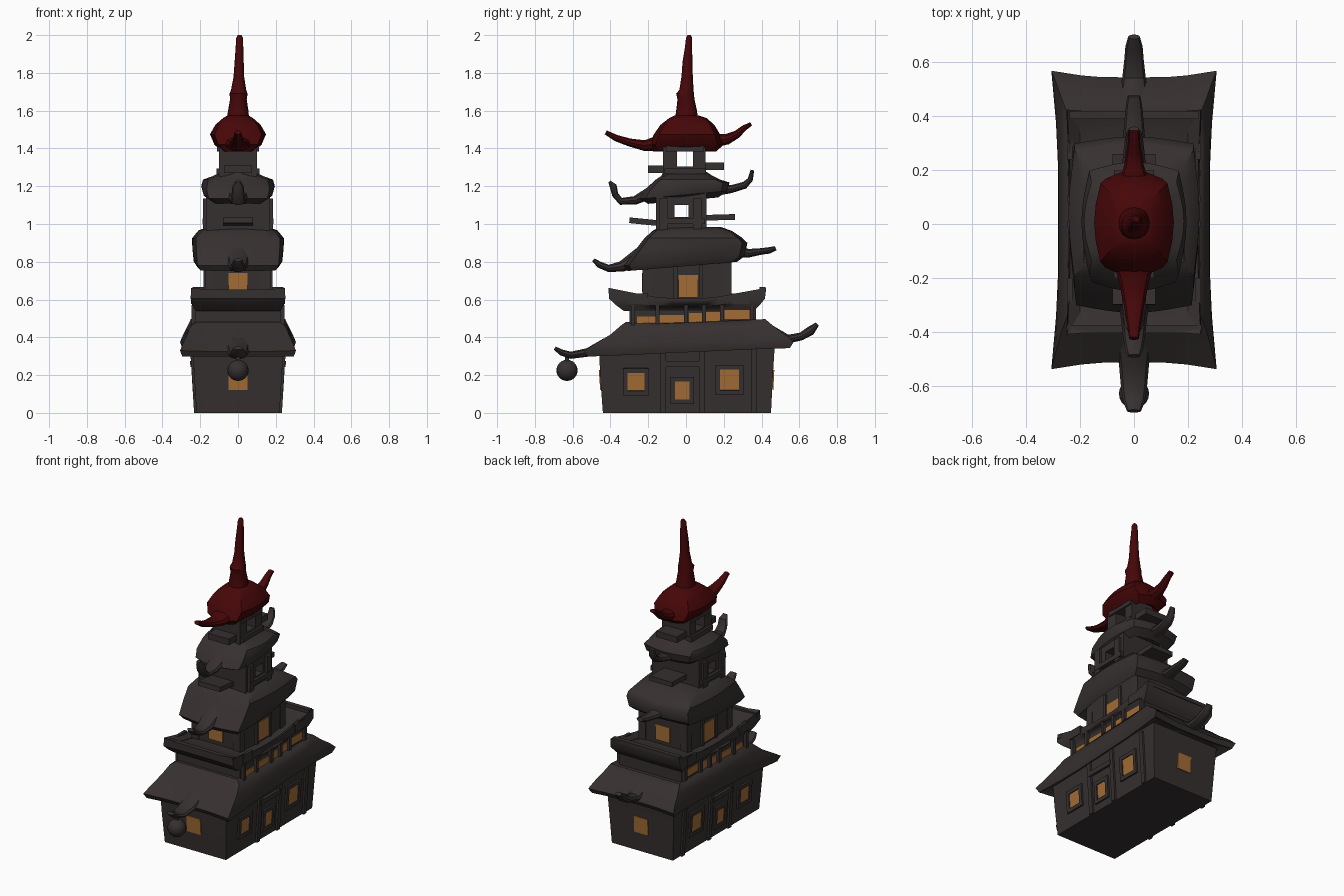
import bpy, bmesh, math
from mathutils import Matrix


def material(name, rgb):
    m = bpy.data.materials.new(name)
    m.diffuse_color = (*rgb, 1)
    return m


DARK = material("dark timber", (0.037, 0.029, 0.029))
RED = material("deep red", (0.062, 0.002, 0.0025))
GLOW = material("amber window", (0.36, 0.15, 0.035))


def finish(bm, name, mat):
    bmesh.ops.recalc_face_normals(bm, faces=bm.faces)
    me = bpy.data.meshes.new(name)
    bm.to_mesh(me)
    bm.free()
    me.materials.append(mat)
    ob = bpy.data.objects.new(name, me)
    bpy.context.collection.objects.link(ob)
    bpy.ops.object.select_all(action='DESELECT')
    ob.select_set(True)
    bpy.context.view_layer.objects.active = ob
    bpy.ops.object.shade_smooth_by_angle(angle=math.radians(35))
    return ob


def skin(name, rings, mat):
    """Bridge rings of points and cap both ends."""
    bm = bmesh.new()
    rows = [[bm.verts.new(p) for p in r] for r in rings]
    n = len(rows[0])
    for a, b in zip(rows, rows[1:]):
        for k in range(n):
            bm.faces.new((a[k], a[(k + 1) % n], b[(k + 1) % n], b[k]))
    bm.faces.new(rows[0][::-1])
    bm.faces.new(rows[-1])
    return finish(bm, name, mat)


def loft(name, rings, mat=DARK, roundness=0.0, n=32):
    """Rings are (z, half width, y front, y back, corner flare, corner lift)."""
    out = []
    for z, hx, y0, y1, *extra in rings:
        flare, lift = (extra + [0, 0])[:2]
        ring = []
        for k in range(n):
            a = 2 * math.pi * k / n
            c, s = math.cos(a), math.sin(a)
            m = (1 - roundness) / max(abs(c), abs(s)) + roundness
            w = abs(math.sin(2 * a)) ** 16
            ring.append((c * m * hx + math.copysign(flare * w, c),
                         (y0 + y1) / 2 + s * m * (y1 - y0) / 2 + math.copysign(flare * w, s),
                         z + lift * w))
        out.append(ring)
    return skin(name, out, mat)


def tilt(ob, rise, below, half):
    """Raise the eaves gradually towards the back."""
    for v in ob.data.vertices:
        if v.co.z < below:
            v.co.z += rise * min(1, max(0, (v.co.y + half) / (2 * half)))


def horn(name, pts, mat=DARK, n=10):
    """Tapering upturned ridge end; points are (y, z, half width, half thickness)."""
    rings = []
    for i, (y, z, w, t) in enumerate(pts):
        a, b = pts[max(i - 1, 0)], pts[min(i + 1, len(pts) - 1)]
        dy, dz = b[0] - a[0], b[1] - a[1]
        d = math.hypot(dy, dz)
        ny, nz = -dz / d, dy / d
        rings.append([(w * math.cos(q), y + ny * t * math.sin(q), z + nz * t * math.sin(q))
                      for q in [2 * math.pi * k / n for k in range(n)]])
    return skin(name, rings, mat)


def boxes(name, items, mat=DARK):
    """Items are (centre, size, tilt angle, tilt axis)."""
    bm = bmesh.new()
    for c, s, *rot in items:
        r = Matrix.Rotation(rot[0], 4, rot[1]) if rot else Matrix()
        bmesh.ops.create_cube(bm, size=1, matrix=Matrix.Translation(c) @ r @ Matrix.Diagonal((*s, 1)))
    return finish(bm, name, mat)


def both(items):
    """Mirror items across x."""
    return items + [((-c[0], *c[1:]), s, *([-r[0], r[1]] if r else [])) for c, s, *r in items]


# Ground storey walls
loft("ground_walls", [(0, .22, -.44, .45), (.2, .232, -.455, .46), (.36, .242, -.46, .47)])

# Ground windows and frames
T = .0618
side = [(-.265, .165, .09, .095), (-.02, .118, .075, .095), (.23, .175, .1, .11)]
panes, frames = [], []
for y, z, w, h in side:
    x = .2215 + T * z
    panes.append(((x, y, z), (.008, w, h), T, 'Y'))
    for dy in (-1, 1):
        frames.append(((x, y + dy * (w / 2 + .012), z), (.02, .024, h + .048), T, 'Y'))
    for dz in (-1, 1):
        frames.append(((x + dz * .004, y, z + dz * (h / 2 + .012)), (.02, w, .024), T, 'Y'))
# Door surround and side posts
for y in (-.12, .085, .36):
    frames.append(((.229, y, .17), (.028, .03, .34), T, 'Y'))
frames.append(((.238, -.02, .26), (.03, .2, .03), T, 'Y'))
boxes("ground_side_windows", both(panes), GLOW)
boxes("ground_side_frames", both(frames))
boxes("ground_end_windows", [((0, -.454, .175), (.1, .008, .105), .07, 'X'),
                             ((0, .461, .175), (.1, .008, .105), -.05, 'X')], GLOW)

# First roof with flared corners
roof = loft("first_roof", [(.35, .2, -.42, .44), (.298, .275, -.5, .53, .02, .0),
                           (.325, .283, -.515, .545, .024, .005), (.36, .28, -.47, .52, .012, .005),
                           (.41, .27, -.4, .47), (.455, .25, -.345, .42), (.48, .22, -.32, .39)])
tilt(roof, .045, .46, .5)
horn("first_roof_front_horn", [(-.42, .36, .07, .04), (-.52, .32, .056, .024), (-.61, .305, .048, .02),
                               (-.66, .32, .04, .017), (-.695, .343, .026, .01)])
horn("first_roof_back_horn", [(.44, .42, .06, .05), (.54, .39, .044, .025), (.61, .405, .036, .022),
                              (.66, .435, .032, .026), (.695, .47, .022, .012)])

# Hanging lantern
bm = bmesh.new()
bmesh.ops.create_uvsphere(bm, u_segments=20, v_segments=12, radius=.056,
                          matrix=Matrix.Translation((0, -.63, .225)))
finish(bm, "lantern", DARK)
boxes("lantern_hanger", [((0, -.63, .285), (.02, .02, .04))])

# Clerestory band with a row of windows
loft("clerestory", [(.44, .225, -.3, .37), (.58, .225, -.3, .37)])
boxes("clerestory_windows", both([((.227, y, z), (.008, w, .05)) for y, z, w in
      [(-.21, .484, .1), (-.075, .494, .13), (.05, .503, .07), (.14, .51, .08), (.27, .521, .13)]]), GLOW)
boxes("clerestory_posts", both([((.232, y, .51), (.03, .022, .12)) for y in
      (-.28, -.15, 0, .095, .19, .35)]))

# Balcony roof with rolled ends, dipping mid-side
balcony = loft("balcony", [(.54, .225, -.33, .36), (.57, .24, -.37, .39), (.605, .243, -.4, .41, .008, 0),
                           (.65, .238, -.4, .415, .01, .012), (.625, .2, -.33, .35), (.64, .16, -.22, .24)])
for v in balcony.data.vertices:
    if v.co.z > .6:
        v.co.z -= .045 * max(0, 1 - (abs(v.co.y) / .36) ** 2)
boxes("balcony_rails", [((0, -.39, .64), (.5, .03, .024)), ((0, .405, .655), (.48, .03, .024))] +
      both([((.238, y, .605), (.02, w, .055)) for y, w in ((-.25, .1), (.29, .1))]))

# Second storey
loft("second_walls", [(.55, .165, -.22, .23), (.86, .175, -.23, .24)])
boxes("second_windows", both([((.1735, .012, .67), (.009, .105, .12))]) +
      [((0, -.2275, .69), (.1, .009, .1)), ((0, .2375, .69), (.1, .009, .1))], GLOW)
boxes("second_frames", both([((.172, y, .7), (.02, .022, .2)) for y in (-.055, .08)] +
      [((.15, y, .7), (.05, .05, .22)) for y in (-.205, .215)]))

# Second roof, domed and boxy
roof = loft("second_roof", [(.805, .17, -.23, .25), (.752, .215, -.31, .27), (.78, .235, -.33, .31),
                            (.85, .242, -.275, .325), (.925, .243, -.22, .3), (.965, .21, -.175, .24),
                            (.985, .16, -.14, .18)], roundness=.3)
tilt(roof, .05, .87, .3)
horn("second_roof_front_horn", [(-.24, .83, .07, .05), (-.34, .775, .05, .03), (-.41, .765, .042, .02),
                                (-.46, .785, .034, .018), (-.49, .81, .024, .01)])
horn("second_roof_back_horn", [(.24, .86, .06, .04), (.33, .845, .04, .024), (.4, .855, .034, .018),
                               (.44, .86, .03, .018), (.475, .872, .024, .012)])

# Third storey, open from side to side
boxes("third_walls", [((0, -.11, 1.06), (.34, .1, .22)), ((0, .06, 1.06), (.34, .095, .22)),
                      ((0, -.02, .998), (.34, .12, .08)), ((0, -.02, 1.13), (.34, .12, .06))])
boxes("third_ledges", [((0, -.22, 1.012), (.16, .16, .03), -.1, 'X'),
                       ((0, .175, 1.035), (.16, .17, .03), .03, 'X')] +
      both([((.168, -.02, 1.015), (.04, .24, .03)), ((.165, -.12, 1.05), (.04, .045, .17)),
            ((.165, .06, 1.05), (.04, .045, .17))]))

# Third roof
roof = loft("third_roof", [(1.15, .12, -.15, .15), (1.105, .14, -.2, .17), (1.135, .182, -.25, .22),
                           (1.18, .195, -.22, .23), (1.235, .185, -.16, .18), (1.255, .13, -.13, .14),
                           (1.275, .09, -.12, .11)], roundness=.5)
tilt(roof, .04, 1.2, .22)
horn("third_roof_front_horn", [(-.18, 1.17, .06, .035), (-.27, 1.125, .045, .024), (-.345, 1.12, .04, .02),
                               (-.375, 1.155, .034, .018), (-.385, 1.2, .03, .02), (-.405, 1.225, .014, .008)])
horn("third_roof_back_horn", [(.15, 1.18, .06, .035), (.24, 1.185, .042, .022), (.31, 1.205, .034, .02),
                              (.34, 1.235, .028, .015), (.352, 1.285, .018, .01)])

# Top storey, open from side to side
boxes("top_walls", [((0, -.085, 1.335), (.2, .075, .17)), ((0, .07, 1.335), (.2, .065, .17)),
                    ((0, -.005, 1.275), (.2, .12, .06)), ((0, -.005, 1.4), (.2, .12, .025))])
boxes("top_ledges", [((0, -.15, 1.29), (.15, .1, .04)), ((0, .145, 1.305), (.15, .11, .04))] +
      both([((.095, -.005, 1.28), (.04, .22, .03)), ((.09, -.005, 1.4), (.04, .2, .03))]))

# Red crown roof
loft("crown_roof", [(1.42, .06, -.12, .12), (1.385, .085, -.175, .16), (1.42, .125, -.195, .2),
                    (1.475, .148, -.17, .18), (1.525, .12, -.135, .15), (1.56, .08, -.09, .11),
                    (1.575, .055, -.06, .065)], RED, roundness=.55, n=16)
horn("crown_front_horn", [(-.13, 1.43, .08, .045), (-.22, 1.415, .054, .03), (-.3, 1.432, .038, .022),
                          (-.37, 1.455, .026, .018), (-.425, 1.485, .018, .012)], RED)
horn("crown_back_horn", [(.14, 1.44, .06, .04), (.22, 1.45, .036, .03), (.27, 1.475, .028, .022),
                         (.31, 1.51, .022, .016), (.345, 1.53, .02, .01)], RED)

# Red spire
spire = loft("spire", [(1.55, .06, -.06, .065), (1.6, .054, -.052, .058), (1.66, .044, -.045, .045),
                       (1.69, .048, -.052, .042), (1.71, .04, -.035, .04), (1.78, .028, -.024, .036),
                       (1.86, .024, -.018, .034), (1.94, .02, -.005, .032), (1.985, .018, 0, .032),
                       (2.0, .01, .008, .026)], RED, roundness=.9, n=16)
for v in spire.data.vertices:
    v.co.x += .02 * max(0, v.co.z - 1.55)
